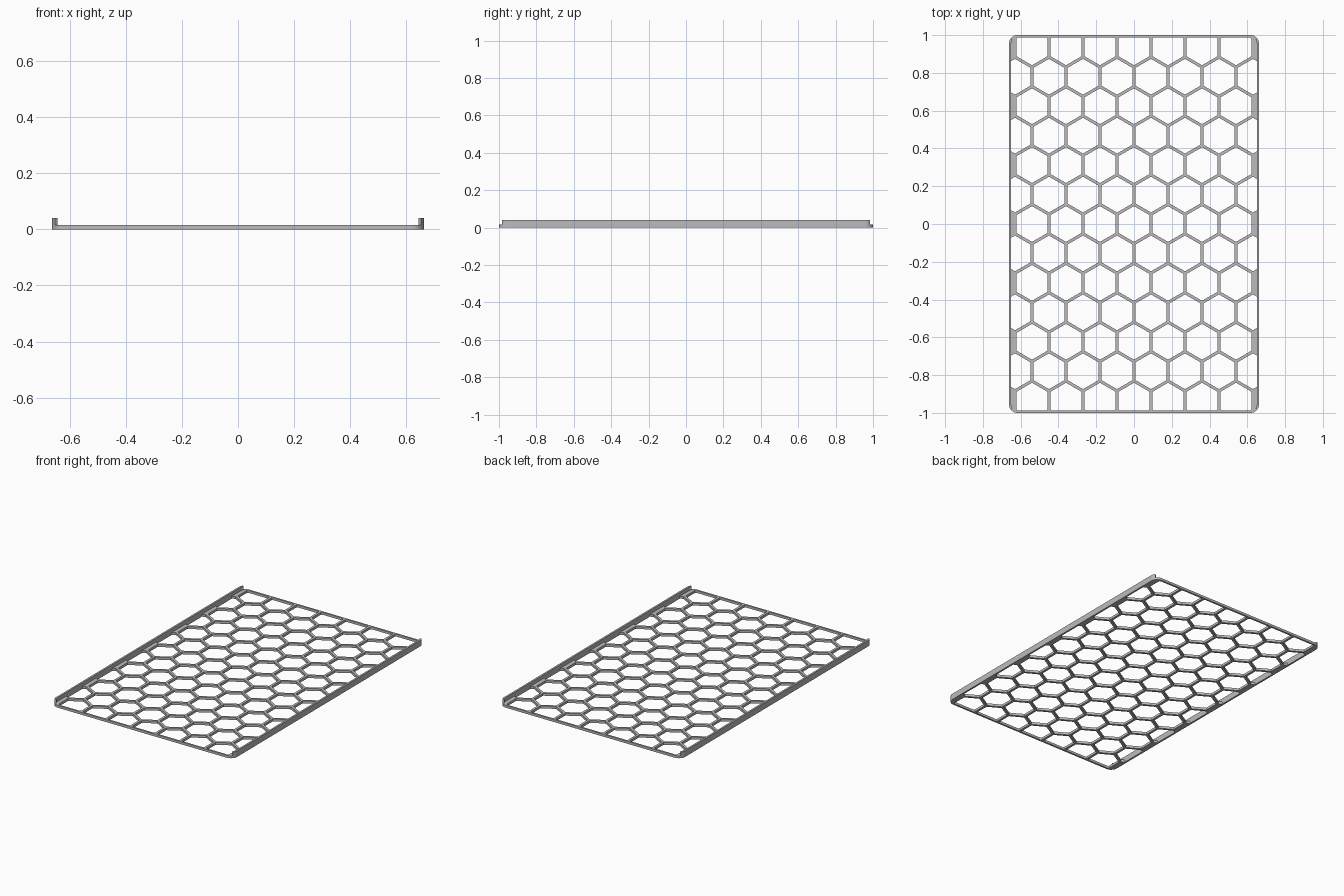
import bpy
from math import sin, cos, pi, sqrt

if "Cube" in bpy.data.objects:
    bpy.data.objects.remove(bpy.data.objects["Cube"])

HALF_X, HALF_Y = 0.662, 1.0     # outer half sizes
RADIUS = 0.045                  # corner rounding
RIM = 0.012                     # border and lip thickness
PLATE, HEIGHT = 0.016, 0.04     # plate and lip heights
PITCH, RIB = 0.18, 0.016        # hexagon spacing and rib width

grey = bpy.data.materials.new("plain grey")
grey.use_nodes = True
colour = (0.5, 0.5, 0.5, 1)
grey.diffuse_color = colour
grey.node_tree.nodes["Principled BSDF"].inputs["Base Color"].default_value = colour


def arc(cx, cy, r, start, end, steps=8):
    angles = [start + (end - start) * i / steps for i in range(steps + 1)]
    return [(cx + r * cos(a), cy + r * sin(a)) for a in angles]


def clip(poly, axis, sign, limit):
    """Keep the part of a polygon where sign * coordinate <= limit."""
    out = []
    for a, b in zip(poly, poly[1:] + poly[:1]):
        da, db = sign * a[axis] - limit, sign * b[axis] - limit
        if da <= 0:
            out.append(a)
        if da * db < 0:
            t = da / (da - db)
            out.append((a[0] + t * (b[0] - a[0]), a[1] + t * (b[1] - a[1])))
    return out


def slab(name, loops, z0, z1):
    """Fill flat outlines (inner loops are holes) and extrude from z0 to z1."""
    curve = bpy.data.curves.new(name, "CURVE")
    curve.dimensions = "2D"
    curve.fill_mode = "BOTH"
    curve.extrude = (z1 - z0) / 2
    for loop in loops:
        spline = curve.splines.new("POLY")
        spline.points.add(len(loop) - 1)
        for point, (x, y) in zip(spline.points, loop):
            point.co = (x, y, 0, 1)
        spline.use_cyclic_u = True
    temp = bpy.data.objects.new(name + " outline", curve)
    bpy.context.collection.objects.link(temp)
    bpy.context.view_layer.update()
    graph = bpy.context.evaluated_depsgraph_get()
    mesh = bpy.data.meshes.new_from_object(temp.evaluated_get(graph))
    bpy.data.objects.remove(temp)
    for v in mesh.vertices:
        v.co.z += (z0 + z1) / 2
    mesh.materials.clear()
    mesh.materials.append(grey)
    mesh.shade_flat()
    obj = bpy.data.objects.new(name, mesh)
    bpy.context.collection.objects.link(obj)
    return obj


# Rounded outline of the plate
cx, cy = HALF_X - RADIUS, HALF_Y - RADIUS
outline = []
for i, (sx, sy) in enumerate([(1, 1), (-1, 1), (-1, -1), (1, -1)]):
    outline += arc(sx * cx, sy * cy, RADIUS, i * pi / 2, (i + 1) * pi / 2)

# Staggered hexagonal holes, trimmed at the border
holes = []
hole_radius = (PITCH - RIB) / sqrt(3)
for row in range(-6, 7):
    count = 7 + row % 2
    for col in range(count):
        x = (col - (count - 1) / 2) * PITCH
        y = row * PITCH * sqrt(3) / 2
        hexagon = arc(x, y, hole_radius, pi / 6, pi / 6 + 2 * pi, 6)[:-1]
        for sign in (1, -1):
            hexagon = clip(hexagon, 0, sign, HALF_X - RIM)
            hexagon = clip(hexagon, 1, sign, HALF_Y - RIM)
        holes.append(hexagon)

slab("honeycomb_plate", [outline] + holes, 0, PLATE)

# Raised lips along both long sides, curling into the corners
bend = 0.67
for name, side in (("left_lip", 1), ("right_lip", -1)):
    outer = arc(cx, -cy, RADIUS, -bend, 0) + arc(cx, cy, RADIUS, 0, bend)
    inner = arc(cx, cy, RADIUS - RIM, bend, 0) + arc(cx, -cy, RADIUS - RIM, 0, -bend)
    slab(name, [[(side * x, y) for x, y in outer + inner]], PLATE, HEIGHT)
